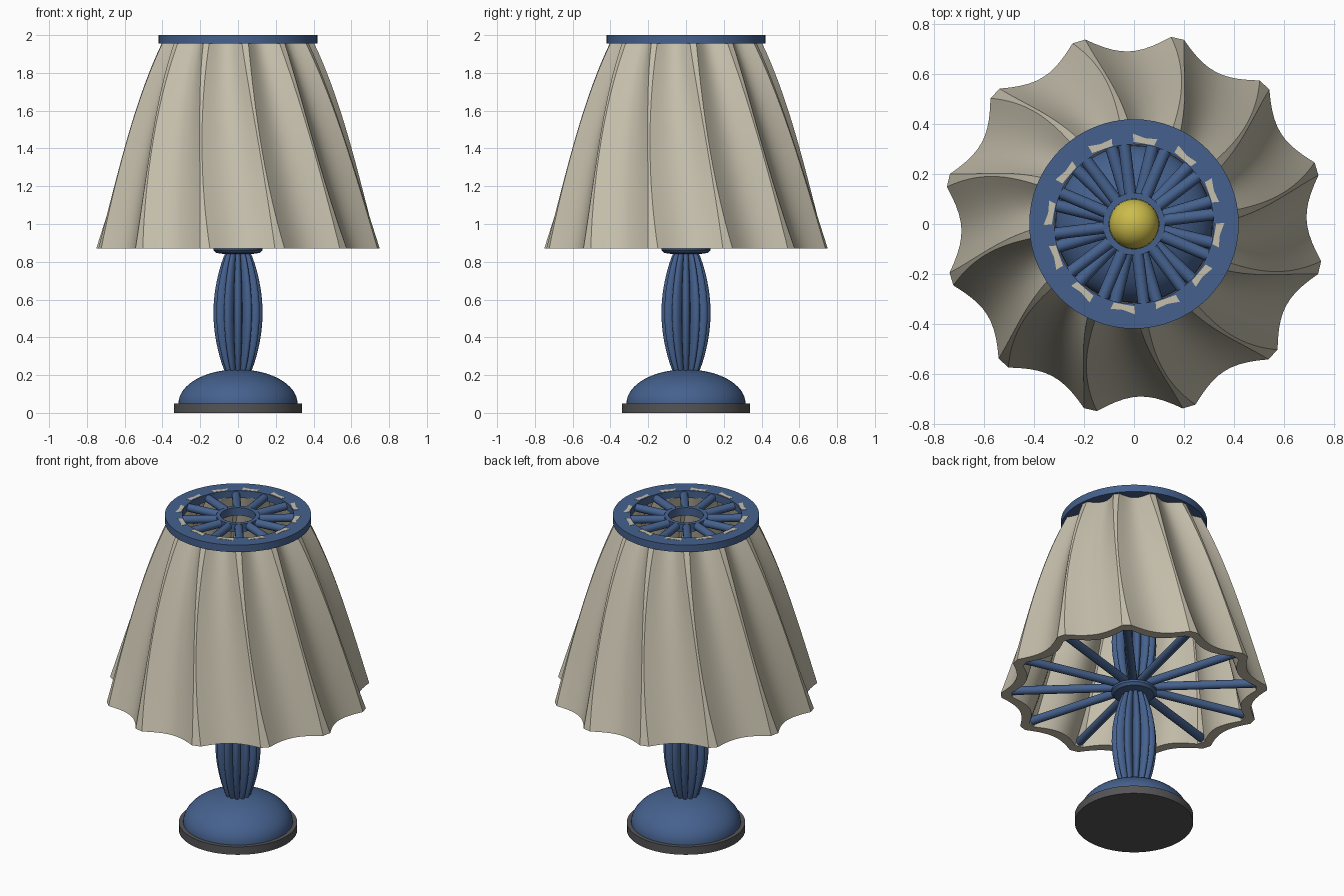
import bpy, math
from math import sin, cos, pi, radians
from mathutils import Vector

if "Cube" in bpy.data.objects:
    bpy.data.objects.remove(bpy.data.objects["Cube"])


def material(name, rgb):
    m = bpy.data.materials.new(name)
    m.diffuse_color = (*rgb, 1)
    m.use_nodes = True
    m.node_tree.nodes["Principled BSDF"].inputs["Base Color"].default_value = m.diffuse_color
    return m


BLUE = material("blue_paint", (0.06, 0.12, 0.27))
CREAM = material("cream_fabric", (0.56, 0.52, 0.41))
DARK = material("dark_felt", (0.09, 0.09, 0.095))
YELLOW = material("bulb_yellow", (0.60, 0.50, 0.07))


def finish(name, verts, faces, mat, angle=30):
    me = bpy.data.meshes.new(name)
    me.from_pydata(verts, [], faces)
    me.materials.append(mat)
    ob = bpy.data.objects.new(name, me)
    bpy.context.collection.objects.link(ob)
    bpy.ops.object.select_all(action='DESELECT')
    ob.select_set(True)
    bpy.context.view_layer.objects.active = ob
    bpy.ops.object.mode_set(mode='EDIT')
    bpy.ops.mesh.select_all(action='SELECT')
    bpy.ops.mesh.normals_make_consistent(inside=False)
    bpy.ops.object.mode_set(mode='OBJECT')
    bpy.ops.object.shade_smooth_by_angle(angle=radians(angle))
    return ob


def loft(name, rings, mat, closed=False, angle=30):
    """Skin equal-length rings; closed joins last to first, otherwise ends are capped."""
    n, k = len(rings[0]), len(rings)
    verts = [p for r in rings for p in r]
    faces = [(i * n + j, i * n + (j + 1) % n, (i + 1) % k * n + (j + 1) % n, (i + 1) % k * n + j)
             for i in range(k if closed else k - 1) for j in range(n)]
    if not closed:
        faces += [tuple(range(n)), tuple(range((k - 1) * n, k * n))]
    return finish(name, verts, faces, mat, angle)


def circle(r, z, n=64):
    return [(r * cos(2 * pi * i / n), r * sin(2 * pi * i / n), z) for i in range(n)]


def lathe(name, profile, mat, closed=False):
    return loft(name, [circle(r, z) for r, z in profile], mat, closed)


# Base plate and dome
lathe("base_plate", [(0.34, 0), (0.34, 0.05)], DARK)
lathe("base_dome", [(0.315 * cos(a), 0.05 + 0.18 * sin(a))
                    for a in [i * pi / 2 / 16 for i in range(16)]] + [(0.002, 0.23)], BLUE)


# Ribbed stem: twelve rounded lobes bulging in the middle
def ribbed_stem(name, z0, z1, r_end, r_mid):
    rings = []
    for i in range(21):
        t = i / 20
        r = r_end + (r_mid - r_end) * sin(pi * t) ** 0.8
        ring = []
        for j in range(120):
            a = 2 * pi * j / 120
            q = r * (0.68 + 0.32 * abs(cos(6 * a)) ** 0.7)
            ring.append((q * cos(a), q * sin(a), z0 + (z1 - z0) * t))
        rings.append(ring)
    loft(name, rings, BLUE, angle=40)


ribbed_stem("lower_stem", 0.20, 0.86, 0.06, 0.13)
ribbed_stem("upper_stem", 0.87, 1.50, 0.06, 0.13)
lathe("lower_hub", [(0.08, 0.842), (0.115, 0.847), (0.13, 0.862), (0.13, 0.875), (0.08, 0.895)], BLUE)

# Bulb
bpy.ops.mesh.primitive_uv_sphere_add(segments=32, ring_count=16, radius=0.1, location=(0, 0, 1.57))
bulb = bpy.context.object
bulb.name = "bulb"
bulb.data.materials.append(YELLOW)
bpy.ops.object.shade_smooth_by_angle()

# Pleated, twisted shade: twelve concave panels, ridges pinched to creases halfway up
Z0, Z1, COUNT, SEG = 0.870, 1.965, 12, 10


def shade_ring(t, inset):
    tip = 0.765 - 0.31 * t - 0.055 * t ** 4
    valley = tip * (0.905 - 0.045 * t)
    mid = 16.8 - 11.5 * t
    half = 2.0 - 6.0 * t + 6.5 * t * t
    pts = []
    for p in range(COUNT):
        start = mid + 30 * p + half
        for s in range(SEG + 1):
            u = s / SEG
            r = valley + (tip - valley) * (2 * u - 1) ** 2 - inset
            a = radians(start + (30 - 2 * half) * u)
            pts.append((r * cos(a), r * sin(a), Z0 + (Z1 - Z0) * t))
    return pts


steps = [i / 20 for i in range(21)]
loft("pleated_shade", [shade_ring(t, 0) for t in steps] +
     [shade_ring(t, 0.062 - 0.038 * t * t) for t in reversed(steps)], CREAM, closed=True)

# Top ring and top hub
lathe("top_ring", [(0.32, 1.955), (0.42, 1.955), (0.42, 2.0), (0.32, 2.0)], BLUE, closed=True)
lathe("top_hub", [(0.10, 1.945), (0.125, 1.945), (0.125, 1.995), (0.10, 1.995)], BLUE, closed=True)

# Shade ends showing through the top ring
verts, faces = [], []
for p in range(COUNT):
    b = len(verts)
    for z in (1.95, 2.0015):
        for r, d in ((0.325, -7), (0.325, 0), (0.33, 8), (0.362, 8), (0.347, 0), (0.353, -8)):
            a = radians(22.5 + 30 * p + d)
            verts.append((r * cos(a), r * sin(a), z))
    faces += [tuple(range(b, b + 6)), tuple(range(b + 6, b + 12))]
    faces += [(b + i, b + (i + 1) % 6, b + 6 + (i + 1) % 6, b + 6 + i) for i in range(6)]
finish("shade_ends", verts, faces, CREAM)


# Spoke wheels carrying the shade
def spokes(name, r0, r1, z, rad, offset):
    for p in range(COUNT):
        a = radians(offset + 30 * p)
        d = Vector((cos(a), sin(a), 0))
        bpy.ops.mesh.primitive_cylinder_add(
            vertices=16, radius=rad, depth=r1 - r0, location=d * (r0 + r1) / 2 + Vector((0, 0, z)),
            rotation=d.to_track_quat('Z', 'Y').to_euler())
        ob = bpy.context.object
        ob.name = f"{name}_{p + 1}"
        ob.data.materials.append(BLUE)
        bpy.ops.object.shade_smooth_by_angle()


spokes("top_spoke", 0.115, 0.335, 1.972, 0.024, 7)
spokes("lower_spoke", 0.08, 0.715, 0.90, 0.025, 16.5)
